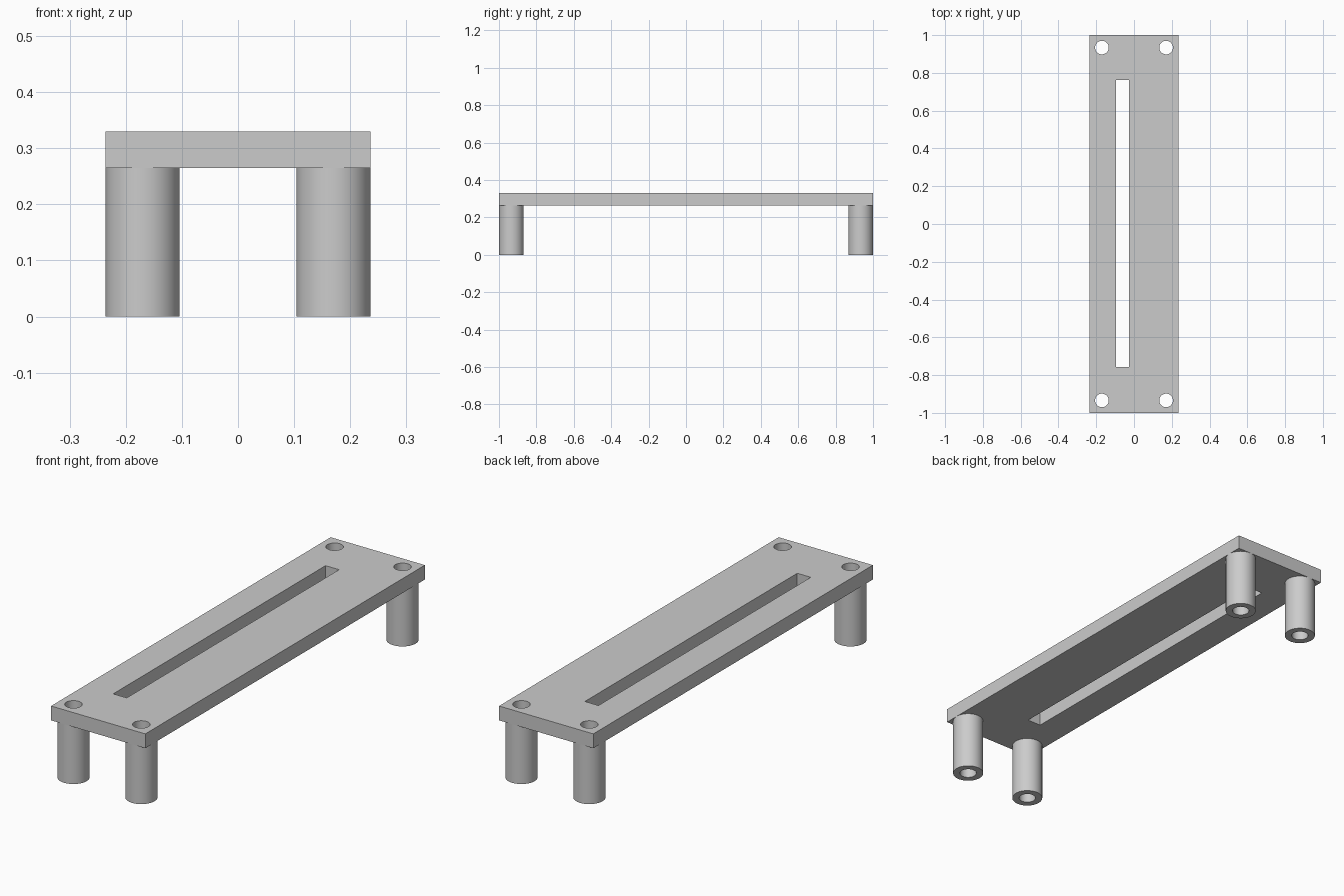
import bpy
import bmesh
import math
from mathutils import Matrix

if "Cube" in bpy.data.objects:
    bpy.data.objects.remove(bpy.data.objects["Cube"], do_unlink=True)

HALF_W, HALF_L = 0.236, 1.0
LEG_H, TOP = 0.265, 0.33
LEG_R, BORE_R = 0.066, 0.036
LEG_X, LEG_Y = HALF_W - LEG_R, HALF_L - LEG_R
SEGMENTS = 64

grey = bpy.data.materials.new("plain grey")
grey.use_nodes = True
colour = (0.6, 0.6, 0.6, 1)
grey.diffuse_color = colour
grey.node_tree.nodes["Principled BSDF"].inputs["Base Color"].default_value = colour


def add_object(name, bm):
    bmesh.ops.recalc_face_normals(bm, faces=bm.faces)
    mesh = bpy.data.meshes.new(name)
    bm.to_mesh(mesh)
    bm.free()
    obj = bpy.data.objects.new(name, mesh)
    mesh.materials.append(grey)
    bpy.context.collection.objects.link(obj)
    return obj


def box(name, x0, x1, y0, y1, z0, z1):
    bm = bmesh.new()
    place = (Matrix.Translation(((x0 + x1) / 2, (y0 + y1) / 2, (z0 + z1) / 2))
             @ Matrix.Diagonal((x1 - x0, y1 - y0, z1 - z0, 1)))
    bmesh.ops.create_cube(bm, size=1, matrix=place)
    return add_object(name, bm)


def cylinder(name, x, y, radius, z0, z1):
    bm = bmesh.new()
    bmesh.ops.create_cone(bm, cap_ends=True, segments=SEGMENTS, radius1=radius,
                          radius2=radius, depth=z1 - z0,
                          matrix=Matrix.Translation((x, y, (z0 + z1) / 2)))
    return add_object(name, bm)


def cut(target, cutter):
    mod = target.modifiers.new("cut", "BOOLEAN")
    mod.operation = "DIFFERENCE"
    mod.solver = "EXACT"
    mod.object = cutter
    bpy.ops.object.select_all(action="DESELECT")
    bpy.context.view_layer.objects.active = target
    target.select_set(True)
    bpy.ops.object.modifier_apply(modifier=mod.name)
    bpy.data.objects.remove(cutter, do_unlink=True)


def smooth(obj):
    bpy.ops.object.select_all(action="DESELECT")
    bpy.context.view_layer.objects.active = obj
    obj.select_set(True)
    bpy.ops.object.shade_smooth_by_angle(angle=math.radians(30))


# Flat top plate with a long off-centre slot
plate = box("top_plate", -HALF_W, HALF_W, -HALF_L, HALF_L, LEG_H, TOP)
cut(plate, box("slot_cutter", -0.095, -0.027, -0.757, 0.762, LEG_H - 0.1, TOP + 0.1))

# Four hollow legs, bored right through the plate
for side, x in (("left", LEG_X), ("right", -LEG_X)):
    for end, y in (("front", -LEG_Y), ("back", LEG_Y)):
        leg = cylinder(f"{end}_{side}_leg", x, y, LEG_R, 0, LEG_H)
        for part in (leg, plate):
            cut(part, cylinder("bore_cutter", x, y, BORE_R, -0.1, TOP + 0.1))
        smooth(leg)
smooth(plate)
